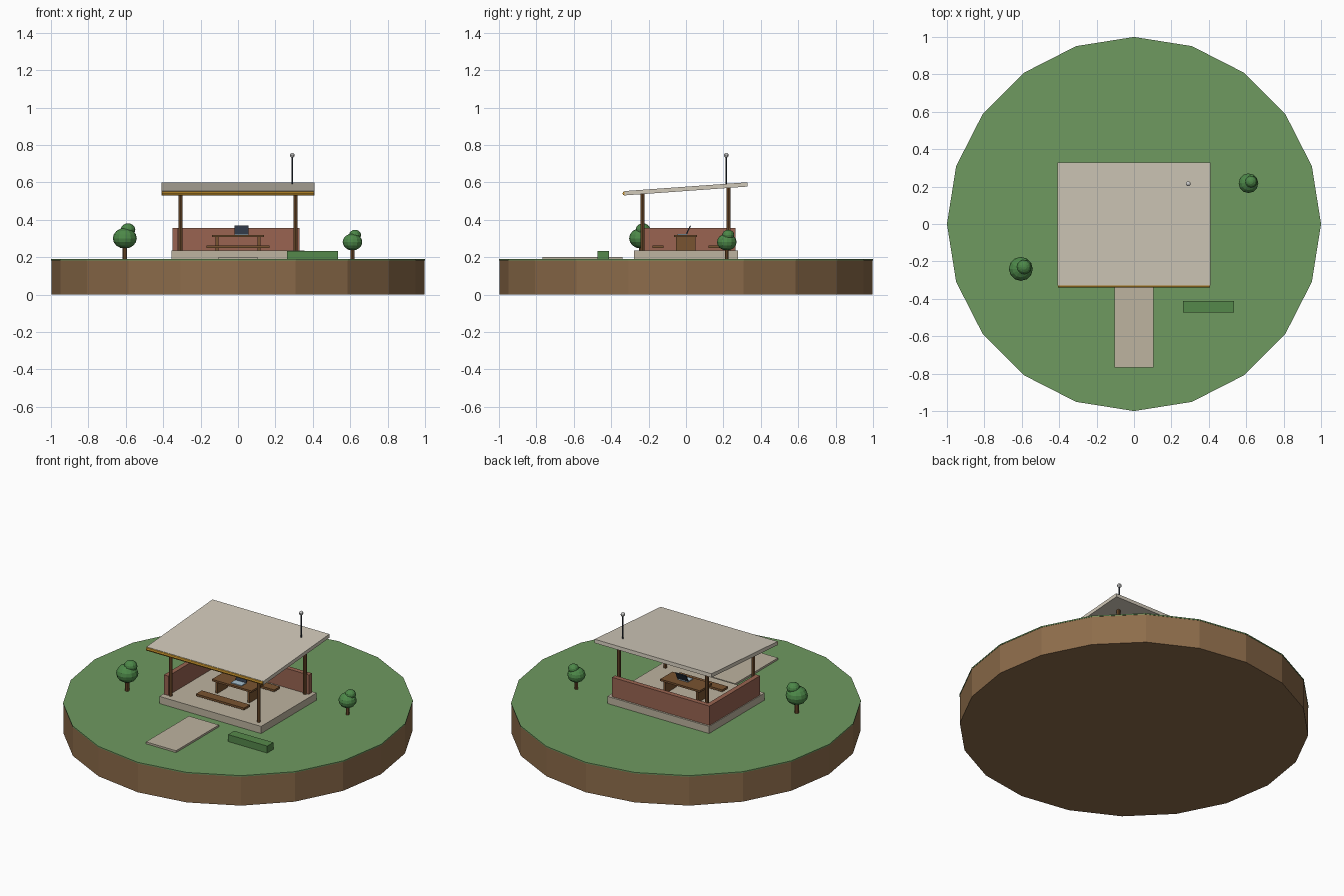
import bpy, math

if "Cube" in bpy.data.objects:
    bpy.data.objects.remove(bpy.data.objects["Cube"])


def material(name, r, g, b):
    m = bpy.data.materials.new(name)
    m.diffuse_color = [(c / 255) ** 2.2 for c in (r, g, b)] + [1]
    m.use_nodes = True
    m.node_tree.nodes["Principled BSDF"].inputs["Base Color"].default_value = m.diffuse_color
    return m


GRASS = material("grass", 110, 152, 96)
EARTH = material("earth", 140, 108, 76)
STONE = material("stone", 188, 178, 158)
CREAM = material("cream", 208, 200, 184)
BRICK = material("brick", 152, 100, 82)
WOOD = material("wood", 120, 84, 52)
AMBER = material("amber", 205, 150, 50)
LEAF = material("leaf", 78, 135, 74)
HEDGE = material("hedge", 86, 135, 76)
DARK = material("dark", 48, 56, 68)
SCREEN = material("light_panel", 165, 190, 205)
METAL = material("metal", 190, 190, 190)


def finish(name, mat):
    o = bpy.context.object
    o.name = name
    o.data.materials.append(mat)
    return o


def box(name, x, y, z, mat):
    """Box from (min, max) ranges."""
    bpy.ops.mesh.primitive_cube_add(size=1, location=[sum(r) / 2 for r in (x, y, z)])
    o = finish(name, mat)
    o.scale = [r[1] - r[0] for r in (x, y, z)]
    return o


def rod(name, x, y, z0, z1, r, sides, mat):
    bpy.ops.mesh.primitive_cylinder_add(vertices=sides, radius=r, depth=z1 - z0,
                                        location=(x, y, (z0 + z1) / 2))
    return finish(name, mat)


def ball(name, loc, r, rz, seg, rings, mat):
    bpy.ops.mesh.primitive_uv_sphere_add(segments=seg, ring_count=rings, radius=1, location=loc)
    o = finish(name, mat)
    o.scale = (r, r, rz)
    return o


G, F = 0.19, 0.235  # ground and floor heights

# Round island
rod("earth_base", 0, 0, 0, 0.183, 0.998, 20, EARTH)
rod("grass_top", 0, 0, 0.183, G, 1.0, 20, GRASS)

# Floor, path and hedge
box("floor_slab", (-0.355, 0.355), (-0.277, 0.277), (G, F), STONE)
box("path", (-0.105, 0.105), (-0.767, -0.34), (G, 0.202), STONE)
box("hedge", (0.262, 0.535), (-0.473, -0.412), (G, 0.234), HEDGE)

# Low brick walls
box("back_wall", (-0.33, 0.33), (0.235, 0.265), (F, 0.357), BRICK)
box("left_wall", (-0.35, -0.32), (-0.238, 0.265), (F, 0.357), BRICK)

# Posts
for x in (-0.307, 0.307):
    rod("front_post", x, -0.232, F, 0.542, 0.011, 8, WOOD)
    rod("back_post", x, 0.228, F, 0.574, 0.011, 8, WOOD)

# Sloping roof with light strip on its front edge
roof = box("roof", (-0.408, 0.408), (-0.33, 0.33), (0.554, 0.577), CREAM)
roof.rotation_euler.x = math.radians(4.1)
bpy.ops.mesh.primitive_cylinder_add(vertices=8, radius=0.011, depth=0.812,
                                    location=(0, -0.328, 0.541), rotation=(0, math.pi / 2, 0))
finish("front_light_strip", AMBER)

# Antenna
rod("antenna", 0.29, 0.215, 0.58, 0.745, 0.004, 8, DARK)
ball("antenna_tip", (0.29, 0.215, 0.745), 0.013, 0.013, 10, 8, METAL)

# Table and benches
box("table_top", (-0.138, 0.138), (-0.063, 0.06), (0.307, 0.319), WOOD)
for s in (-1, 1):
    box("table_leg", (s * 0.112 - 0.007, s * 0.112 + 0.007), (-0.054, 0.052), (F, 0.307), WOOD)
    box("bench", (-0.168, 0.168), (s * 0.15 - 0.029, s * 0.15 + 0.029), (0.25, 0.263), WOOD)

# Laptop
box("laptop_base", (-0.018, 0.056), (-0.045, 0.006), (0.319, 0.324), SCREEN)
lid = box("laptop_screen", (-0.018, 0.056), (0.01, 0.016), (0.319, 0.371), DARK)
lid.rotation_euler.x = math.radians(-26)

# Trees
for x, y, s in ((-0.605, -0.24, 1.0), (0.612, 0.218, 0.82)):
    rod("tree_trunk", x, y, G, G + 0.08 * s, 0.012 * s, 8, WOOD)
    ball("tree_crown", (x, y, G + 0.111 * s), 0.064 * s, 0.055 * s, 12, 8, LEAF)
    ball("tree_crown_top", (x + 0.017 * s, y + 0.01 * s, G + 0.157 * s),
         0.039 * s, 0.034 * s, 12, 8, LEAF)
